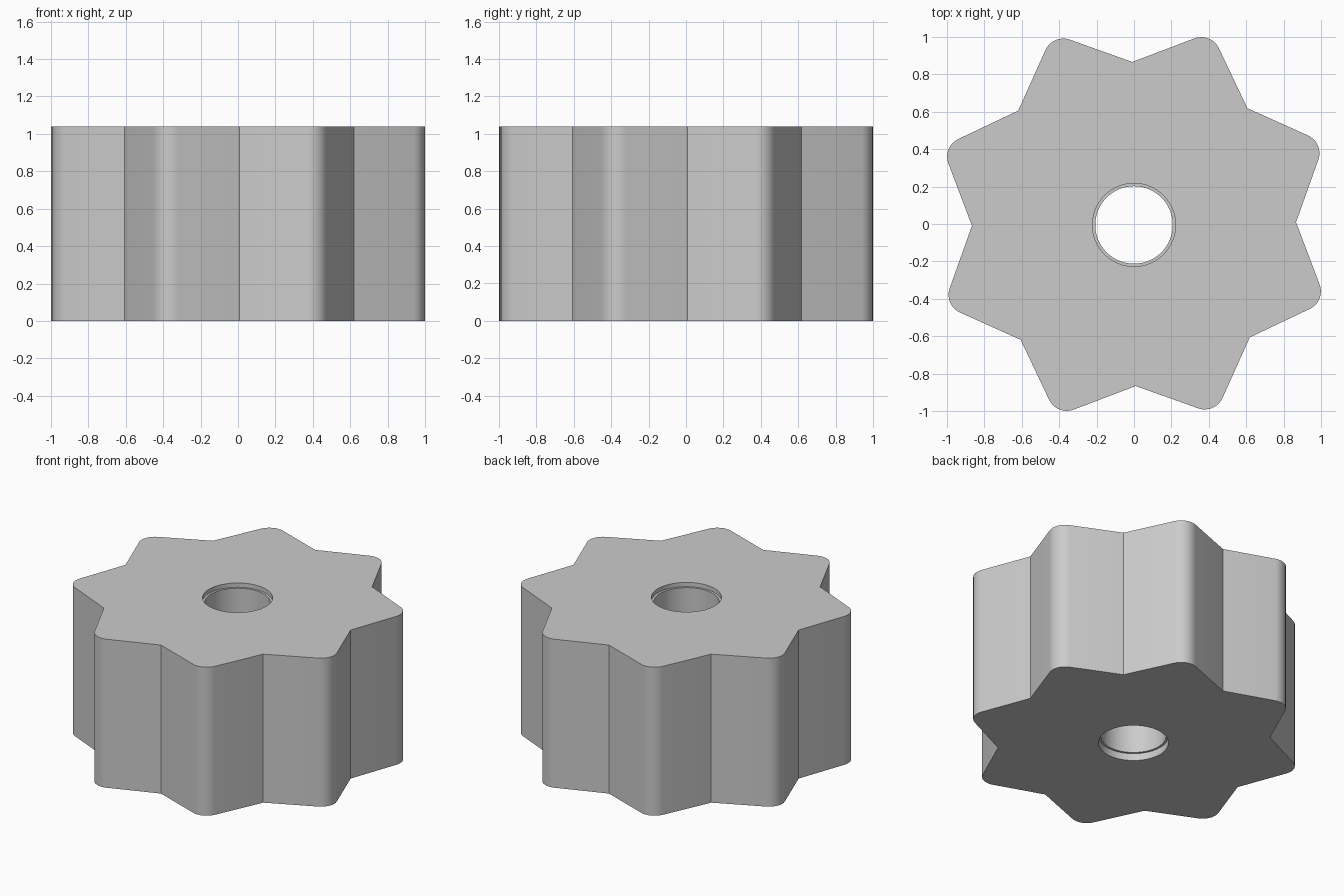
import bpy, bmesh
from math import radians, sin, cos, tan, pi

if "Cube" in bpy.data.objects:
    bpy.data.objects.remove(bpy.data.objects["Cube"])

H, POINTS = 1.04, 8
ROT = radians(0.6)            # slight twist of the star
VALLEY_R, HALF = 0.866, radians(47.3)
FILLET, ARC = 0.104, 8
HOLE_SEGS, HOLE_Y = 64, -0.005

# Star outline: sharp valleys, filleted tips
step = 2 * pi / POINTS
apex = VALLEY_R * cos(step / 2) + VALLEY_R * sin(step / 2) / tan(HALF)
d = apex - FILLET / sin(HALF)
outline = []
for i in range(POINTS):
    a = ROT + i * step
    outline.append((VALLEY_R * cos(a), VALLEY_R * sin(a)))
    t = a + step / 2
    sweep = pi / 2 - HALF
    for k in range(ARC + 1):
        b = t - sweep + 2 * sweep * k / ARC
        outline.append((d * cos(t) + FILLET * cos(b), d * sin(t) + FILLET * sin(b)))


def circle(r):
    return [(r * cos(2 * pi * k / HOLE_SEGS), HOLE_Y + r * sin(2 * pi * k / HOLE_SEGS))
            for k in range(HOLE_SEGS)]


bm = bmesh.new()


def ring(pts, z):
    vs = [bm.verts.new((x, y, z)) for x, y in pts]
    es = [bm.edges.new((vs[k - 1], vs[k])) for k in range(len(vs))]
    return vs, es


def bridge(a, b):
    for k in range(len(a)):
        bm.faces.new((a[k - 1], a[k], b[k], b[k - 1]))


# Outer walls
bottom, top = ring(outline, 0), ring(outline, H)
bridge(bottom[0], top[0])

# Through bore with a shallow wider recess at each end
bore = [ring(circle(r), z) for r, z in (
    (0.222, H), (0.222, H - 0.03), (0.207, H - 0.03),
    (0.207, 0.05), (0.222, 0.05), (0.222, 0))]
for a, b in zip(bore, bore[1:]):
    bridge(a[0], b[0])

# End faces
for outer, inner, n in ((top, bore[0], 1), (bottom, bore[-1], -1)):
    bmesh.ops.triangle_fill(bm, use_beauty=True, edges=outer[1] + inner[1], normal=(0, 0, n))
bmesh.ops.recalc_face_normals(bm, faces=bm.faces)

mesh = bpy.data.meshes.new("star_knob")
bm.to_mesh(mesh)
bm.free()
obj = bpy.data.objects.new("star_knob", mesh)
bpy.context.collection.objects.link(obj)
bpy.context.view_layer.objects.active = obj
obj.select_set(True)
bpy.ops.object.shade_smooth_by_angle(angle=radians(25))
